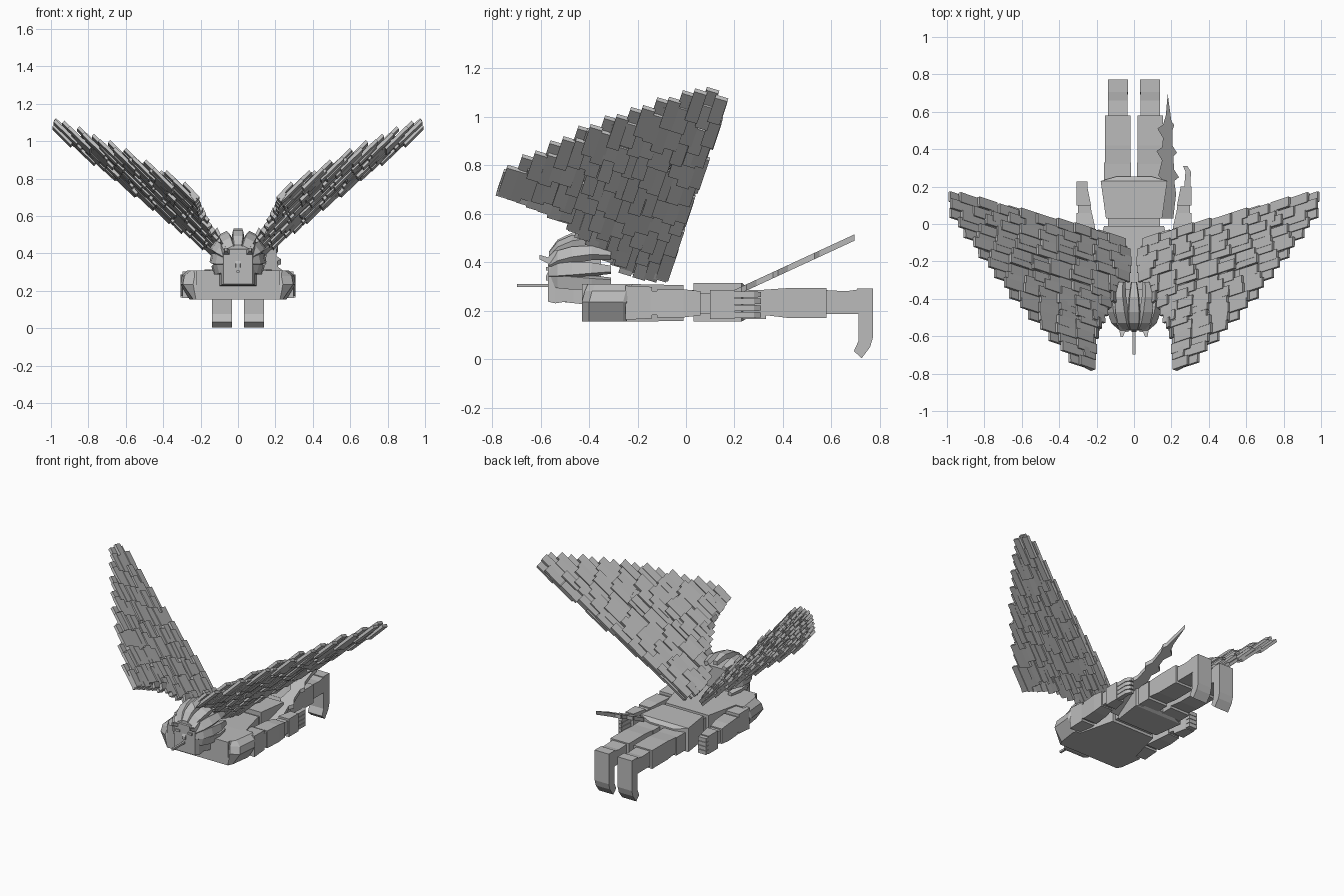
import bpy, bmesh, math, random
from mathutils import Vector

random.seed(4)
grey = bpy.data.materials.new("stone_grey")
grey.diffuse_color = (0.5, 0.5, 0.5, 1)


def finish(name, bm):
    bmesh.ops.recalc_face_normals(bm, faces=bm.faces)
    me = bpy.data.meshes.new(name)
    bm.to_mesh(me)
    bm.free()
    me.materials.append(grey)
    ob = bpy.data.objects.new(name, me)
    bpy.context.collection.objects.link(ob)
    return ob


def skin(bm, rings):
    """Join rings of equal point count and cap both ends."""
    vr = [[bm.verts.new(p) for p in r] for r in rings]
    n = len(vr[0])
    for a, b in zip(vr, vr[1:]):
        for i in range(n):
            j = (i + 1) % n
            bm.faces.new((a[i], a[j], b[j], b[i]))
    bm.faces.new(vr[0])
    bm.faces.new(vr[-1])


def loft(name, s, *sections):
    """Rectangular sections (y, x0, x1, z0, z1); s mirrors x."""
    bm = bmesh.new()
    skin(bm, [[(s * a, y, c), (s * b, y, c), (s * b, y, d), (s * a, y, d)]
              for y, a, b, c, d in sections])
    return finish(name, bm)


def side_prism(name, x0, x1, pts):
    """Extrude a (y, z) outline across x."""
    bm = bmesh.new()
    skin(bm, [[(x, y, z) for y, z in pts] for x in (x0, x1)])
    return finish(name, bm)


def interp(pts, x):
    """Piecewise linear lookup."""
    for (x0, y0), (x1, y1) in zip(pts, pts[1:]):
        if x <= x1:
            return y0 + (y1 - y0) * (x - x0) / (x1 - x0)
    return pts[-1][1]


# Torso
loft("chest", 1, (-0.43, -0.225, 0.225, 0.155, 0.31), (-0.24, -0.22, 0.22, 0.155, 0.31),
     (-0.01, -0.16, 0.16, 0.157, 0.305))
loft("waist", 1, (-0.02, -0.14, 0.14, 0.175, 0.285), (0.04, -0.14, 0.14, 0.175, 0.285))
loft("pelvis", 1, (0.03, -0.15, 0.15, 0.155, 0.315), (0.23, -0.178, 0.178, 0.155, 0.315),
     (0.255, -0.09, 0.09, 0.17, 0.295))
loft("neck", 1, (-0.55, -0.07, 0.07, 0.24, 0.3), (-0.42, -0.1, 0.1, 0.226, 0.32))

for s, side in ((-1, "left"), (1, "right")):
    # Legs
    loft(side + "_thigh", s, (0.22, 0.015, 0.16, 0.165, 0.285), (0.33, 0.015, 0.16, 0.165, 0.285))
    loft(side + "_shin", s, (0.32, 0.018, 0.155, 0.182, 0.286), (0.42, 0.018, 0.155, 0.17, 0.293),
         (0.58, 0.018, 0.155, 0.17, 0.293))
    loft(side + "_ankle", s, (0.57, 0.035, 0.14, 0.185, 0.285), (0.66, 0.035, 0.14, 0.185, 0.28),
         (0.73, 0.035, 0.14, 0.185, 0.29))
    side_prism(side + "_foot", s * 0.033, s * 0.138,
               [(0.705, 0.292), (0.772, 0.292), (0.772, 0.09), (0.76, 0.05), (0.725, 0.003),
                (0.693, 0.033), (0.712, 0.075), (0.712, 0.18)])

    # Arms: faceted shoulder, then sleeve, forearm, hand
    bm = bmesh.new()
    skin(bm, [[(s * 0.19, y, 0.155), (s * a, y, 0.155), (s * b, y, 0.235),
               (s * (b - 0.008), y + 0.012, 0.28), (s * (a + 0.01), y + 0.025, 0.31),
               (s * 0.19, y + 0.025, 0.31)]
              for y, a, b in ((-0.43, 0.225, 0.24), (-0.40, 0.24, 0.295),
                              (-0.26, 0.26, 0.308), (-0.245, 0.25, 0.3))])
    finish(side + "_shoulder", bm)
    loft(side + "_sleeve", s, (-0.25, 0.2, 0.298, 0.162, 0.303), (-0.14, 0.2, 0.295, 0.168, 0.298))
    loft(side + "_elbow", s, (-0.15, 0.21, 0.295, 0.182, 0.28), (-0.11, 0.21, 0.298, 0.182, 0.28))
    loft(side + "_forearm", s, (-0.12, 0.2, 0.3, 0.172, 0.288), (-0.01, 0.21, 0.308, 0.172, 0.288),
         (0.06, 0.225, 0.308, 0.18, 0.28))
    loft(side + "_wrist", s, (0.05, 0.225, 0.3, 0.188, 0.272), (0.12, 0.235, 0.3, 0.188, 0.272))
    loft(side + "_palm", s, (0.1, 0.23, 0.308, 0.165, 0.285), (0.2, 0.25, 0.308, 0.165, 0.285))
    for i in range(4):
        z = 0.17 + i * 0.028
        if s > 0:
            loft(f"right_finger_{i}", s, (0.19, 0.268, 0.302, z, z + 0.025),
                 (0.28, 0.275, 0.304, z, z + 0.025), (0.31, 0.262, 0.285, z + 0.002, z + 0.023))
        else:
            loft(f"left_finger_{i}", s, (0.15, 0.245, 0.308, z, z + 0.025),
                 (0.228, 0.25, 0.308, z, z + 0.025))

    # Face details
    loft(side + "_brow", s, (-0.605, 0.06, 0.072, 0.412, 0.43), (-0.57, 0.045, 0.078, 0.395, 0.42),
         (-0.53, 0.04, 0.085, 0.39, 0.43))
    loft(side + "_eye", s, (-0.577, 0.03, 0.06, 0.365, 0.38), (-0.56, 0.03, 0.06, 0.365, 0.38))
    loft(side + "_ear", s, (-0.5, 0.08, 0.105, 0.31, 0.37), (-0.46, 0.08, 0.11, 0.31, 0.37))

# Head, nose and rolled paper
loft("head", 1, (-0.57, -0.078, 0.078, 0.237, 0.42), (-0.54, -0.09, 0.09, 0.23, 0.45),
     (-0.35, -0.09, 0.09, 0.26, 0.45))
loft("nose", 1, (-0.577, -0.012, 0.012, 0.325, 0.345), (-0.56, -0.015, 0.015, 0.325, 0.38))
loft("mouth_stick", 1, (-0.697, -0.007, 0.007, 0.297, 0.31), (-0.56, -0.007, 0.007, 0.297, 0.31))

# Hair: blunt locks sweeping from the brow over and back, fanned around the head
for i in range(9):
    a = math.radians(-104 + i * 26)
    out = Vector((math.sin(a), 0, math.cos(a)))
    side_v = Vector((math.cos(a), 0, -math.sin(a)))
    rings = []
    for y, r, w, t in ((-0.565, 0.085, 0.024, 0.03), (-0.53, 0.125, 0.033, 0.036),
                       (-0.47, 0.15, 0.034, 0.036), (-0.39, 0.16, 0.028, 0.032),
                       (-0.31, 0.142, 0.016, 0.026)):
        r *= 0.88 + 0.3 * max(0, math.cos(a))
        c = Vector((0, y, 0.345))
        rings.append([c + out * (r - t) - side_v * w, c + out * (r - t) + side_v * w,
                      c + out * r + side_v * w * 0.8, c + out * r - side_v * w * 0.8])
    bm = bmesh.new()
    skin(bm, rings)
    finish(f"hair_lock_{i}", bm)

# Jagged sword slung at the hip: outline of (x, y), tilted upward to the back
blade = [(0.21, 0.03), (0.225, 0.16), (0.215, 0.23), (0.24, 0.25), (0.215, 0.29), (0.21, 0.36),
         (0.23, 0.38), (0.205, 0.42), (0.205, 0.5), (0.215, 0.53), (0.2, 0.55), (0.18, 0.695),
         (0.17, 0.58), (0.155, 0.53), (0.125, 0.51), (0.155, 0.46), (0.15, 0.41), (0.12, 0.39),
         (0.15, 0.34), (0.13, 0.26), (0.15, 0.24), (0.14, 0.03)]
bm = bmesh.new()
skin(bm, [[(x, y, 0.282 + (y - 0.22) * 0.462 + h) for x, y in blade] for h in (-0.013, 0.013)])
finish("sword", bm)

# Wings: parallel feather columns of overlapping plates
root = Vector((0.05, -0.08, 0.342))
U = Vector((0.757, 0.201, 0.588))
V = Vector((-0.008, -0.948, 0.285))
N = U.cross(V).normalized()
if N.z < 0:
    N = -N
TIP = [(0, 1.235), (0.1, 1.25), (0.28, 1.05), (0.51, 0.775), (0.77, 0.365)]
BASE = [(0, 0.01), (0.08, -0.04), (0.2, -0.03), (0.38, 0.1), (0.56, 0.195), (0.77, 0.225)]
COLS, WIDTH = 17, 0.0455
feathers = []
for c in range(COLS):
    v = (c + 0.5) * WIDTH
    lo, end, k = interp(BASE, v), interp(TIP, v), 0
    while end > lo + 0.03:
        start = max(lo, end - random.uniform(0.13, 0.19))
        feathers.append((v + random.uniform(-0.01, 0.01) * (k > 0), start, end,
                         (0.013 if (c + k) % 2 else -0.005) + random.uniform(-0.004, 0.004)))
        end -= random.uniform(0.05, 0.085)
        k += 1

for s, side in ((-1, "left"), (1, "right")):
    bm = bmesh.new()
    for v, a, b, h in feathers:
        rings = []
        for u, lift in ((a, -0.012), (b, 0.006)):
            ring = []
            for dv, dn in ((-1, -1), (1, -1), (1, 1), (-1, 1)):
                p = root + U * u + V * (v + dv * 0.027) + N * (h + lift + dn * 0.009)
                ring.append((s * p.x, p.y, p.z))
            rings.append(ring)
        skin(bm, rings)
    finish(side + "_wing", bm)
